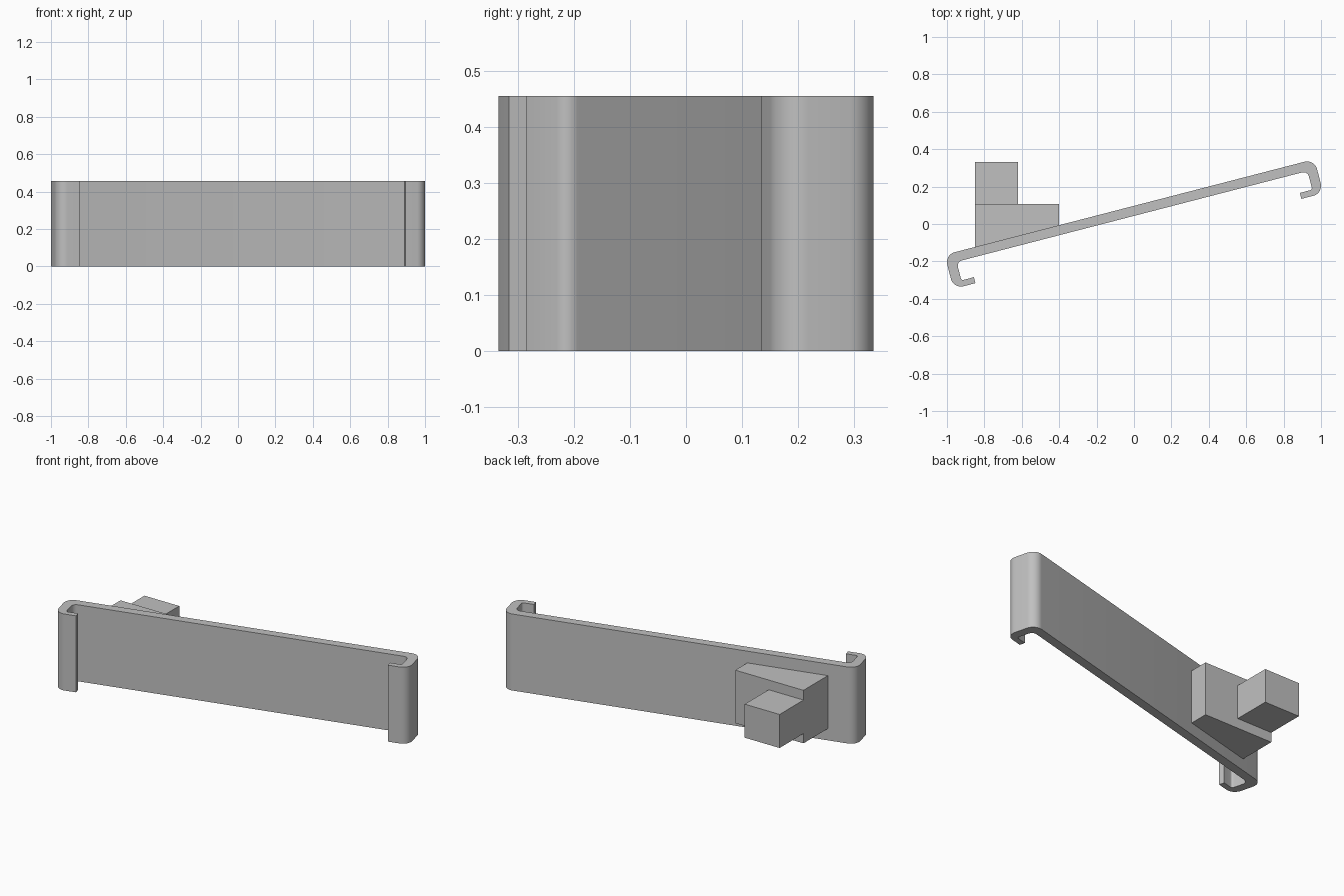
import bpy, bmesh, math
from mathutils import Matrix, Vector

cube = bpy.data.objects.get("Cube")
if cube:
    bpy.data.objects.remove(cube, do_unlink=True)

grey = bpy.data.materials.new("plain grey")
grey.use_nodes = True
colour = (0.53, 0.53, 0.53, 1)
grey.diffuse_color = colour
grey.node_tree.nodes["Principled BSDF"].inputs["Base Color"].default_value = colour

HEIGHT = 0.456
TILT = math.radians(14.5)
L, T = 1.021, 0.094          # half length and half depth of the clip
WALL, LIP, LIP_END = 0.052, 0.033, 0.90


def prism(name, outline, z0, z1):
    """Extrude a closed xy outline from z0 to z1."""
    bm = bmesh.new()
    base = bm.faces.new([bm.verts.new((x, y, z0)) for x, y in outline])
    top = bmesh.ops.extrude_face_region(bm, geom=[base])["geom"]
    bmesh.ops.translate(bm, vec=(0, 0, z1 - z0),
                        verts=[v for v in top if isinstance(v, bmesh.types.BMVert)])
    bmesh.ops.recalc_face_normals(bm, faces=bm.faces)
    mesh = bpy.data.meshes.new(name)
    bm.to_mesh(mesh)
    bm.free()
    mesh.materials.append(grey)
    obj = bpy.data.objects.new(name, mesh)
    bpy.context.collection.objects.link(obj)
    return obj


def arc(cx, cy, r, start, end, steps=10):
    angles = [math.radians(start + (end - start) * i / steps) for i in range(steps + 1)]
    return [(cx + r * math.cos(a), cy + r * math.sin(a)) for a in angles]


# Right half of the clip section: outer skin to the lip tip, then the inner skin back
R, r_in, r_lip = 0.055, 0.03, 0.012
half = arc(L - R, T - R, R, 90, 0) + arc(L - R, R - T, R, 0, -90)
half += [(LIP_END, -T), (LIP_END, LIP - T)]
half += arc(L - WALL - r_lip, LIP - T + r_lip, r_lip, -90, 0, 5)
half += arc(L - WALL - r_in, T - WALL - r_in, r_in, 0, 90)
outline = half + [(-x, y) for x, y in reversed(half)]
turn = Matrix.Rotation(TILT, 2)
clip = prism("clip_plate", [turn @ Vector(p) for p in outline], 0, HEIGHT)
bpy.ops.object.select_all(action="DESELECT")
clip.select_set(True)
bpy.context.view_layer.objects.active = clip
bpy.ops.object.shade_smooth_by_angle(angle=math.radians(30))


# Wedge mount, slightly sunk into the back of the plate
def back_y(x):
    return x * math.tan(TILT) + T / math.cos(TILT) - 0.01


x0, x1, x2 = -0.85, -0.62, -0.40
y1, y2 = 0.107, 0.332
mid = HEIGHT / 2
prism("wedge_mount", [(x0, back_y(x0)), (x2, back_y(x2)), (x2, y1), (x0, y1)],
      mid - 0.158, mid + 0.158)

# Square peg on the wedge
prism("peg_block", [(x0, y1), (x1, y1), (x1, y2), (x0, y2)], mid - 0.1, mid + 0.1)
